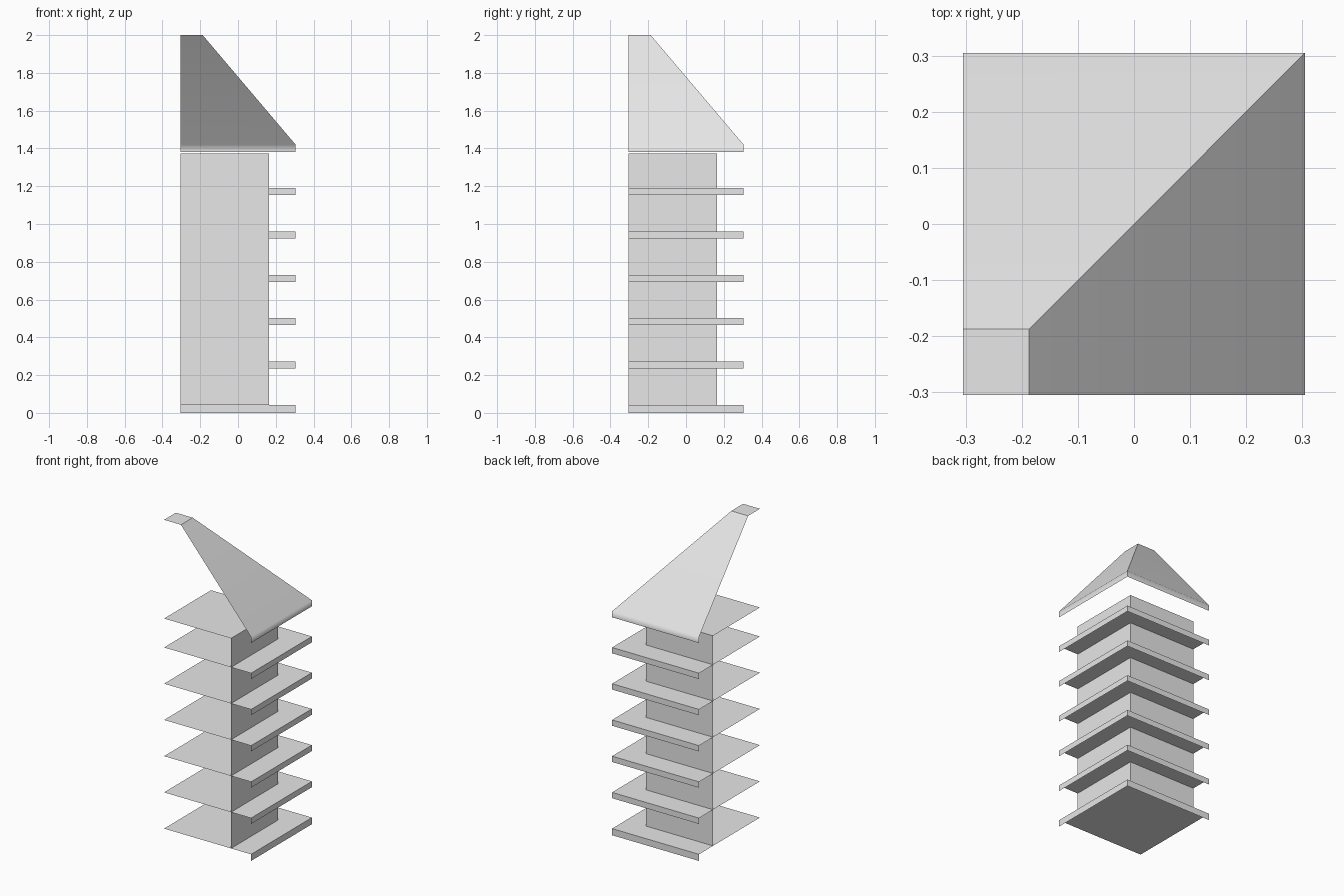
import bpy
import bmesh

cube = bpy.data.objects.get("Cube")
if cube:
    bpy.data.objects.remove(cube, do_unlink=True)

# Shared dimensions: open quarter section of a tower
OUT = 0.305       # outer edge of ledges and eaves
WALL = 0.165      # outer wall plane
TIP = -0.187      # edge of the flat roof tip
FLOORS = 6
STEP = 0.2297     # storey height
FIRST = 0.042     # top of the lowest ledge
LIP = 0.037       # depth of the ledge lip
WALL_TOP = 1.374
EAVE_LOW, EAVE_TOP, PEAK = 1.382, 1.42, 2.0

grey = bpy.data.materials.new("light_grey")
grey.use_nodes = True
grey.diffuse_color = (0.8, 0.8, 0.8, 1)
grey.node_tree.nodes["Principled BSDF"].inputs["Base Color"].default_value = (0.8, 0.8, 0.8, 1)


def square(edge, z):
    """Horizontal sheet from the open corner out to the given edge."""
    return [(-OUT, -OUT, z), (edge, -OUT, z), (edge, edge, z), (-OUT, edge, z)]


def side(edge, low, high):
    """Vertical sheet facing +x."""
    return [(edge, -OUT, low), (edge, edge, low), (edge, edge, high), (edge, -OUT, high)]


def build(name, single, mirrored):
    """Join sheets; mirrored ones are repeated across the x = y diagonal."""
    bm = bmesh.new()
    swapped = [[(y, x, z) for x, y, z in reversed(f)] for f in mirrored]
    for f in single + mirrored + swapped:
        bm.faces.new([bm.verts.new(p) for p in f])
    bmesh.ops.remove_doubles(bm, verts=bm.verts[:], dist=0.0001)
    mesh = bpy.data.meshes.new(name)
    bm.to_mesh(mesh)
    bm.free()
    mesh.materials.append(grey)
    obj = bpy.data.objects.new(name, mesh)
    bpy.context.collection.objects.link(obj)
    return obj


# Walls with a flat cap
build("tower_walls", [square(WALL, WALL_TOP)], [side(WALL, FIRST, WALL_TOP)])

# Floor sheets with hanging lips on the two outer sides
for i in range(FLOORS):
    top = FIRST + i * STEP
    low = 0 if i == 0 else top - LIP
    build(f"floor_ledge_{i + 1}", [square(OUT, top)], [side(OUT, low, top)])

# Roof: flat tip, two slopes and an eave lip
slope = [(TIP, -OUT, PEAK), (OUT, -OUT, EAVE_TOP), (OUT, OUT, EAVE_TOP), (TIP, TIP, PEAK)]
roof = build("roof", [square(TIP, PEAK)], [slope, side(OUT, EAVE_LOW, EAVE_TOP)])

# Soft eave bend, crisp hip and tip
bm = bmesh.new()
bm.from_mesh(roof.data)
for f in bm.faces:
    f.smooth = True
for e in bm.edges:
    a, b = e.verts
    at_eave = abs(a.co.z - EAVE_TOP) < 0.001 and abs(b.co.z - EAVE_TOP) < 0.001
    e.smooth = at_eave
bm.to_mesh(roof.data)
bm.free()
weighted = roof.modifiers.new("weighted_normals", "WEIGHTED_NORMAL")
weighted.keep_sharp = True
